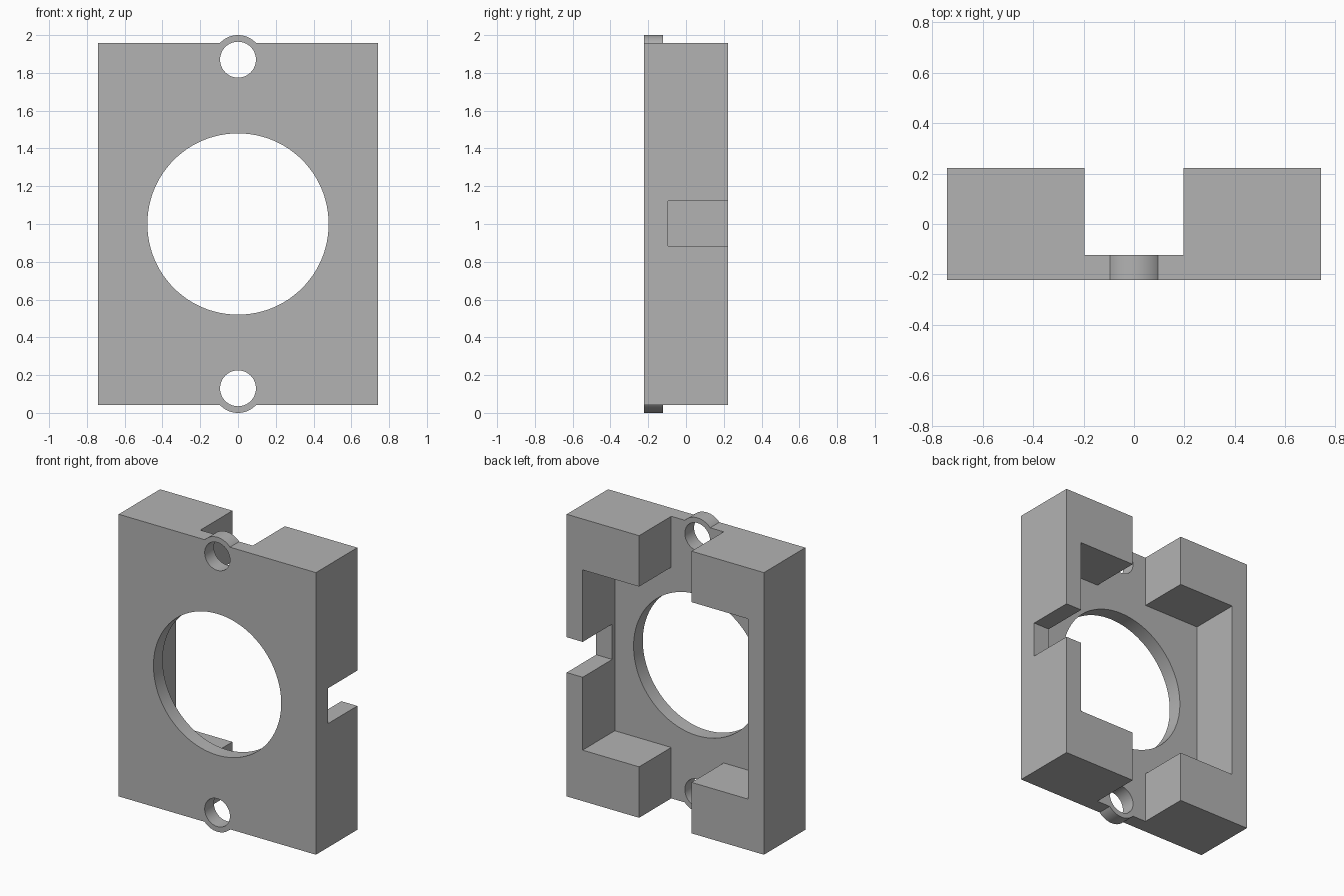
import bpy, math

if "Cube" in bpy.data.objects:
    bpy.data.objects.remove(bpy.data.objects["Cube"], do_unlink=True)

# Single matte grey
grey = bpy.data.materials.new("plain_grey")
grey.use_nodes = True
grey.diffuse_color = (0.45, 0.45, 0.45, 1)
grey.node_tree.nodes["Principled BSDF"].inputs["Base Color"].default_value = (0.45, 0.45, 0.45, 1)

HALF_W, HALF_D = 0.741, 0.222
BOTTOM, TOP = 0.042, 1.958
FLOOR = -0.123          # back surface of the thin front plate
BEYOND = 0.4            # cutters overshoot the open side
LUG_HEIGHTS = (0.13, 1.87)


def box(name, x0, x1, y0, y1, z0, z1):
    bpy.ops.mesh.primitive_cube_add(
        size=1, location=((x0 + x1) / 2, (y0 + y1) / 2, (z0 + z1) / 2))
    ob = bpy.context.object
    ob.name = name
    ob.scale = (x1 - x0, y1 - y0, z1 - z0)
    bpy.ops.object.transform_apply(location=True, rotation=True, scale=True)
    return ob


def rod(name, radius, y0, y1, z, sides):
    bpy.ops.mesh.primitive_cylinder_add(
        vertices=sides, radius=radius, depth=y1 - y0,
        location=(0, (y0 + y1) / 2, z), rotation=(math.pi / 2, 0, 0))
    ob = bpy.context.object
    ob.name = name
    bpy.ops.object.transform_apply(location=True, rotation=True, scale=True)
    return ob


def combine(target, tool, operation):
    mod = target.modifiers.new(tool.name, 'BOOLEAN')
    mod.operation = operation
    mod.solver = 'EXACT'
    mod.object = tool
    bpy.context.view_layer.objects.active = target
    bpy.ops.object.modifier_apply(modifier=mod.name)
    bpy.data.objects.remove(tool, do_unlink=True)


# Solid block
body = box("mounting_bracket", -HALF_W, HALF_W, -HALF_D, HALF_D, BOTTOM, TOP)

# Vertical channel, central pocket and the notch in the left wall
combine(body, box("channel", -0.197, 0.197, FLOOR, BEYOND, -0.2, 2.2), 'DIFFERENCE')
combine(body, box("pocket", -0.621, 0.621, FLOOR, BEYOND, 0.388, 1.612), 'DIFFERENCE')
combine(body, box("cable_notch", 0.5, 0.9, -0.095, BEYOND, 0.883, 1.123), 'DIFFERENCE')

# Round screw lugs at top and bottom, then their holes
for z in LUG_HEIGHTS:
    combine(body, rod("lug", 0.13, -HALF_D, FLOOR, z, 64), 'UNION')
for z in LUG_HEIGHTS:
    combine(body, rod("screw_hole", 0.095, -BEYOND, 0, z, 64), 'DIFFERENCE')

# Large central opening
combine(body, rod("opening", 0.48, -BEYOND, 0, 1.0, 96), 'DIFFERENCE')

body.data.materials.clear()
body.data.materials.append(grey)
for face in body.data.polygons:
    face.material_index = 0
bpy.ops.object.select_all(action='DESELECT')
body.select_set(True)
bpy.context.view_layer.objects.active = body
bpy.ops.object.shade_smooth_by_angle(angle=math.radians(30))
